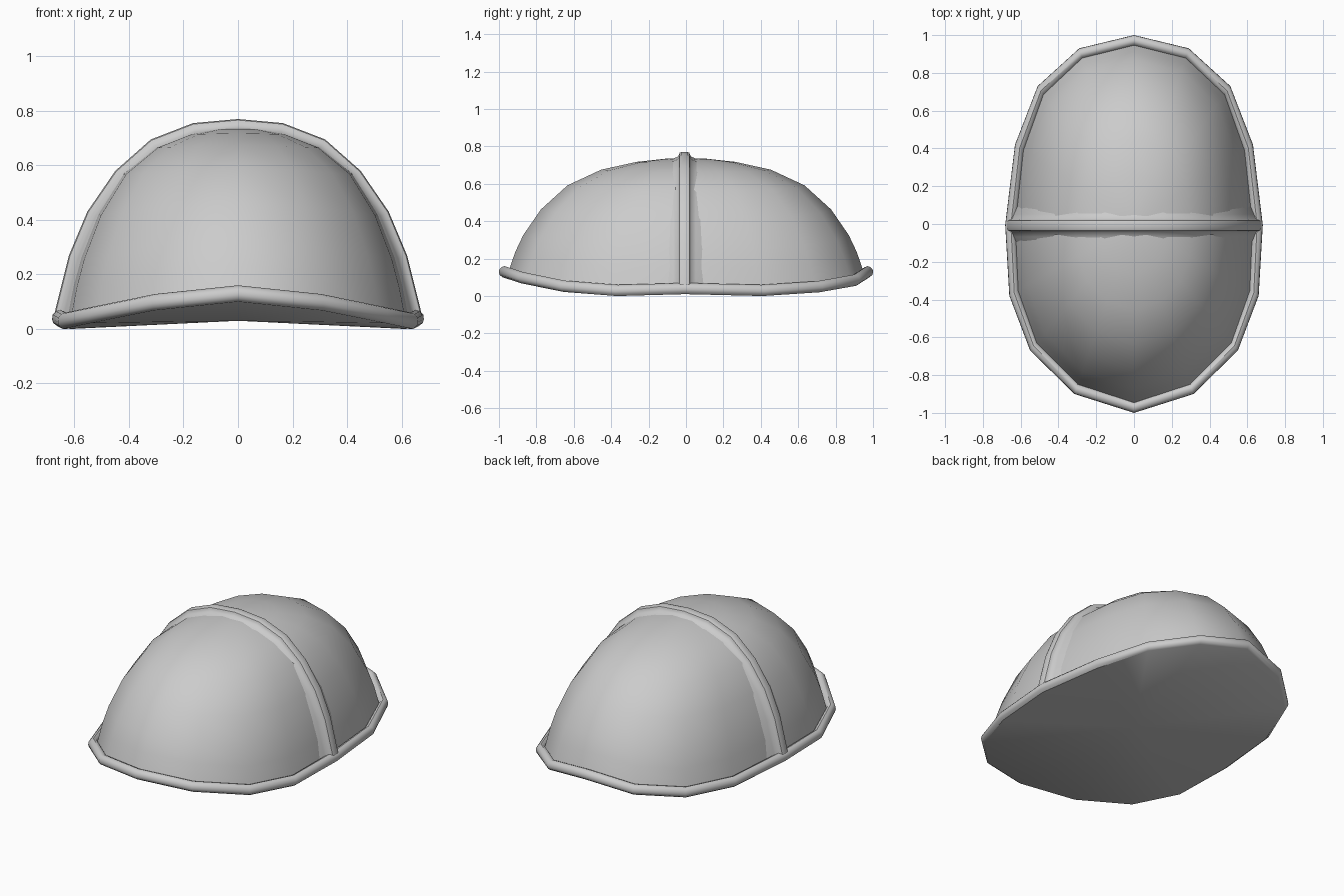
import bpy, bmesh
from mathutils import Vector

if "Cube" in bpy.data.objects:
    bpy.data.objects.remove(bpy.data.objects["Cube"])


def finish(name, bm, angle):
    bmesh.ops.recalc_face_normals(bm, faces=bm.faces)
    mesh = bpy.data.meshes.new(name)
    bm.to_mesh(mesh)
    bm.free()
    ob = bpy.data.objects.new(name, mesh)
    bpy.context.collection.objects.link(ob)
    bpy.ops.object.select_all(action='DESELECT')
    ob.select_set(True)
    bpy.context.view_layer.objects.active = ob
    bpy.ops.object.shade_smooth_by_angle(angle=angle)
    return ob


def bridge(bm, a, b, closed):
    n = len(a)
    for i in range(n if closed else n - 1):
        j = (i + 1) % n
        bm.faces.new((a[i], a[j], b[j], b[i]))


# Shell outline from back tip to front tip (x, y, underside z), then mirrored
half = [(0, 1, .10), (.29, .93, .055), (.51, .73, .02), (.63, .42, .0),
        (.682, -.005, .01), (.66, -.38, .0), (.55, -.67, .022),
        (.315, -.9, .068), (0, -1, .10)]
outline = [Vector(p) for p in half + [(-x, y, z) for x, y, z in half[-2:0:-1]]]

# Rounded rim cross-section (inset, height) and dome profile (radius, height)
rim = [(.02, 0), (.004, .012), (0, .025), (.002, .042), (.014, .055),
       (.03, .06), (.045, .054), (.054, .04)]
dome = [(.965, .16), (.92, .31), (.82, .54), (.67, .755), (.48, .895), (.28, .965), (.12, .993)]
TOP = .738


def inset(p, d, dz):
    r = Vector((p.x, p.y, 0))
    r *= 1 - d / r.length
    return Vector((r.x, r.y, p.z + dz))


bm = bmesh.new()
rings = [[bm.verts.new(inset(p, d, dz)) for p in outline] for d, dz in rim]
base = [inset(p, .054, .04) for p in outline]
for r, h in dome:
    rings.append([bm.verts.new((b.x * r, b.y * r, b.z + (TOP - b.z) * h)) for b in base])
for a, b in zip(rings, rings[1:]):
    bridge(bm, a, b, True)
# Underside fan and crown
for ring, z in ((rings[0], .03), (rings[-1], TOP)):
    c = bm.verts.new((0, 0, z))
    for i in range(len(ring)):
        bm.faces.new((c, ring[i], ring[(i + 1) % len(ring)]))
finish("shell_with_rim", bm, .7)

# Raised rib arching across the middle, with flared feet blending into the dome
arc = [(.676, .025), (.67, .07), (.62, .27), (.553, .43), (.45, .58), (.32, .695), (.165, .755), (0, .77)]
arch = [Vector((x, 0, z)) for x, z in arc + [(-x, z) for x, z in arc[-2::-1]]]
side = [(.11, -.06), (.06, -.035), (.034, -.024), (.029, -.012), (.026, -.004), (.015, 0)]
section = side + [(-y, h) for y, h in reversed(side)]
bm = bmesh.new()
loops = []
for i, p in enumerate(arch):
    t = arch[min(i + 1, len(arch) - 1)] - arch[max(i - 1, 0)]
    n = Vector((t.z, 0, -t.x)).normalized()
    loops.append([bm.verts.new(p + n * h + Vector((0, y - .008, 0))) for y, h in section])
for a, b in zip(loops, loops[1:]):
    bridge(bm, a, b, True)
bm.faces.new(loops[0])
bm.faces.new(loops[-1])
finish("centre_rib", bm, .8)
